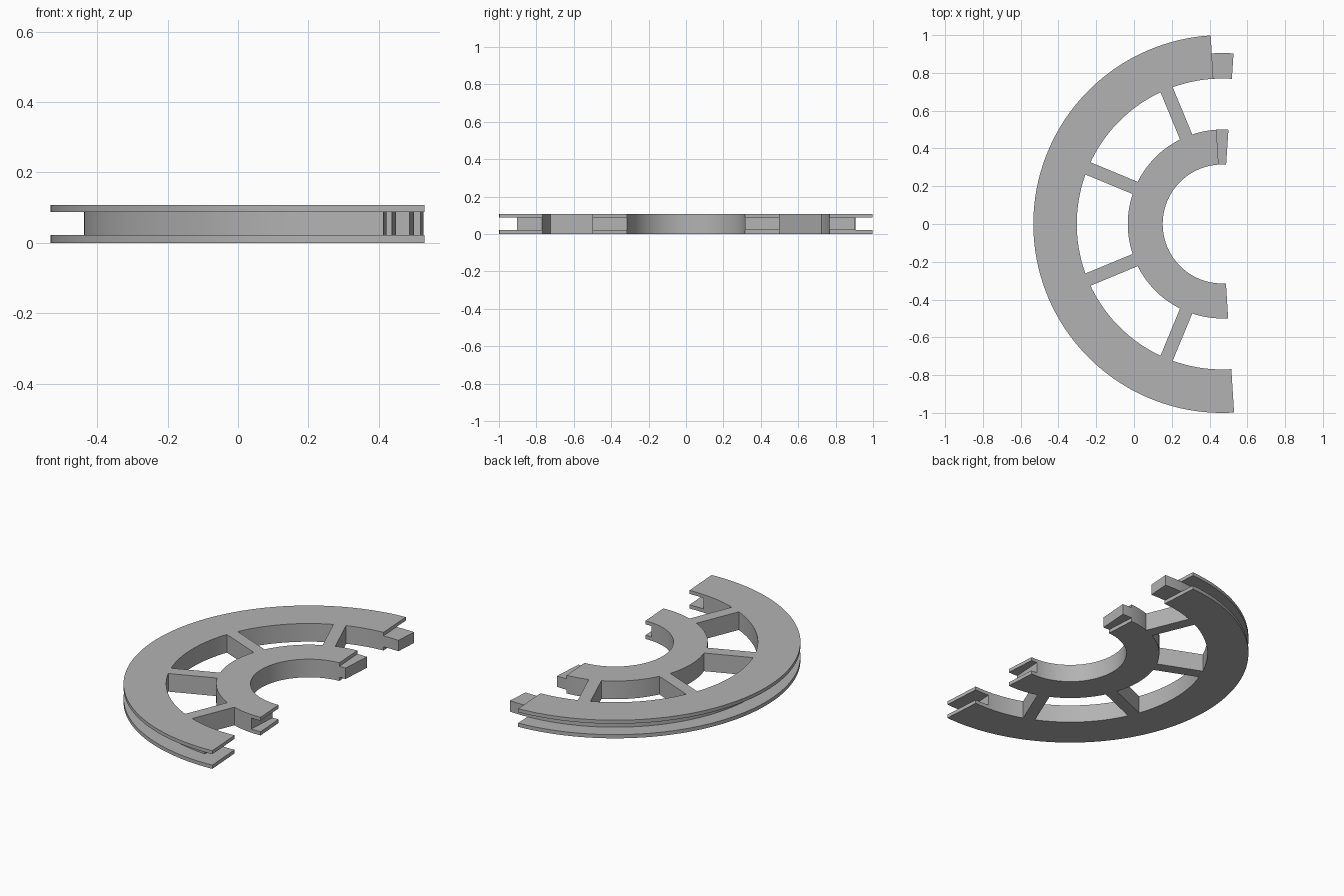
import bpy, bmesh
from math import cos, sin, radians
from mathutils import Matrix

if "Cube" in bpy.data.objects:
    bpy.data.objects.remove(bpy.data.objects["Cube"], do_unlink=True)

CX = 0.467                      # wheel axis
H, LOW, HIGH = 0.108, 0.022, 0.087
START, END, SOCKET, TONGUE = 93.5, 273.6, 266.6, 86.2

grey = bpy.data.materials.new("grey")
grey.use_nodes = True
colour = (0.45, 0.45, 0.45, 1)
grey.diffuse_color = colour
grey.node_tree.nodes["Principled BSDF"].inputs["Base Color"].default_value = colour


def finish(bm, name):
    bmesh.ops.recalc_face_normals(bm, faces=bm.faces)
    mesh = bpy.data.meshes.new(name)
    bm.to_mesh(mesh)
    bm.free()
    mesh.materials.append(grey)
    obj = bpy.data.objects.new(name, mesh)
    bpy.context.collection.objects.link(obj)
    return obj


def activate(obj):
    bpy.ops.object.select_all(action="DESELECT")
    obj.select_set(True)
    bpy.context.view_layer.objects.active = obj


def smooth(obj):
    activate(obj)
    bpy.ops.object.shade_smooth_by_angle(angle=radians(30))


def sweep(name, profile, a0, a1):
    """Sweep a closed (radius, z) profile around the axis between two angles."""
    steps = max(2, round((a1 - a0) / 1.8))
    bm = bmesh.new()
    rows = []
    for i in range(steps + 1):
        a = radians(a0 + (a1 - a0) * i / steps)
        rows.append([bm.verts.new((CX + r * cos(a), r * sin(a), z)) for r, z in profile])
    n = len(profile)
    for p, q in zip(rows, rows[1:]):
        for j in range(n):
            k = (j + 1) % n
            bm.faces.new((p[j], p[k], q[k], q[j]))
    bm.faces.new(rows[0])
    bm.faces.new(rows[-1])
    return finish(bm, name)


def rect(r0, r1, z0, z1):
    return [(r0, z0), (r1, z0), (r1, z1), (r0, z1)]


def cut_socket(obj, r0, r1, z0, z1):
    cutter = sweep("socket_cutter", rect(r0, r1, z0, z1), SOCKET, END + 5)
    cutter.hide_render = True
    mod = obj.modifiers.new("socket", "BOOLEAN")
    mod.operation, mod.solver, mod.object = "DIFFERENCE", "EXACT", cutter
    activate(obj)
    bpy.ops.object.modifier_apply(modifier=mod.name)
    bpy.data.objects.remove(cutter, do_unlink=True)


# Outer rim with a groove around its edge
rim_profile = [(0.77, 0), (1, 0), (1, LOW), (0.905, LOW),
               (0.905, HIGH), (1, HIGH), (1, H), (0.77, H)]
rim = sweep("outer_rim", rim_profile, START, END)
cut_socket(rim, 0.7, 0.95, LOW, HIGH)

# Inner hub ring
hub = sweep("hub_ring", rect(0.315, 0.5, 0, H), START, END)
cut_socket(hub, 0.25, 0.55, LOW, HIGH)

# Joining tongues on the rear ends
rim_tongue = sweep("rim_tongue", rect(0.77, 0.905, LOW, HIGH), TONGUE, START)
hub_tongue = sweep("hub_tongue", rect(0.315, 0.5, LOW, HIGH), TONGUE, START)

for part in (rim, hub, rim_tongue, hub_tongue):
    smooth(part)

# Four straight spokes
for i in range(4):
    bm = bmesh.new()
    bmesh.ops.create_cube(bm, size=1)
    inner, outer = 0.4985, 0.7702
    place = (Matrix.Translation((CX, 0, H / 2))
             @ Matrix.Rotation(radians(112.5 + 45 * i), 4, "Z")
             @ Matrix.Translation(((inner + outer) / 2, 0, 0))
             @ Matrix.Diagonal((outer - inner, 0.07, H, 1)))
    bmesh.ops.transform(bm, matrix=place, verts=bm.verts)
    finish(bm, f"spoke_{i + 1}")
